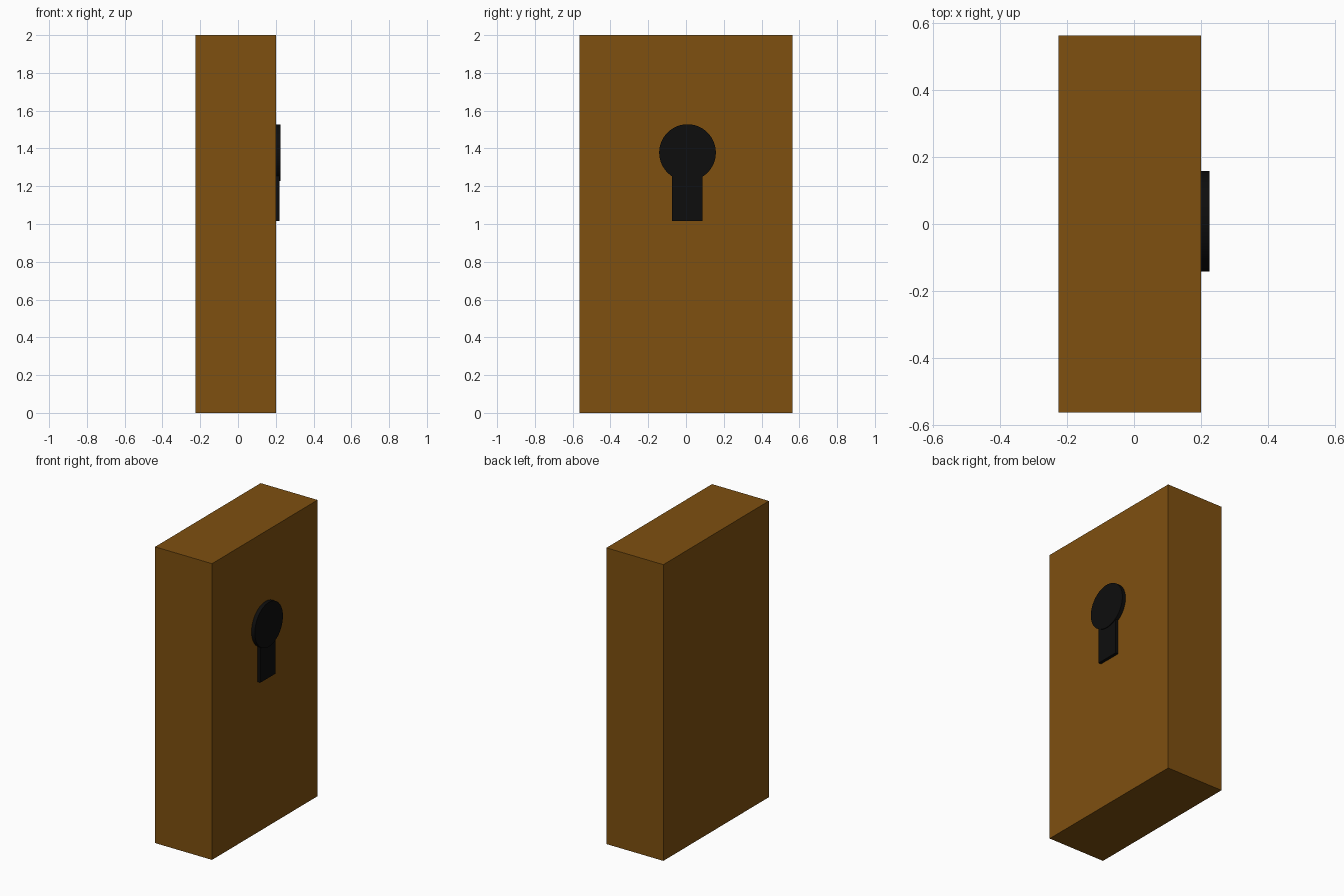
import bpy
import math

if "Cube" in bpy.data.objects:
    bpy.data.objects.remove(bpy.data.objects["Cube"])


def material(name, rgb):
    m = bpy.data.materials.new(name)
    m.diffuse_color = (*rgb, 1)
    m.use_nodes = True
    m.node_tree.nodes["Principled BSDF"].inputs["Base Color"].default_value = m.diffuse_color
    return m


def box(name, lo, hi, mat):
    centre = [(a + b) / 2 for a, b in zip(lo, hi)]
    bpy.ops.mesh.primitive_cube_add(size=1, location=centre)
    ob = bpy.context.object
    ob.name = name
    ob.scale = [b - a for a, b in zip(lo, hi)]
    bpy.ops.object.transform_apply(location=False, rotation=False, scale=True)
    ob.data.materials.append(mat)
    return ob


wood = material("brown_wood", (0.21, 0.08, 0.005))
black = material("black", (0.004, 0.004, 0.004))

# Door slab
box("door_slab", (-0.225, -0.563, 0), (0.2, 0.563, 2), wood)

# Keyhole slot, a touch thinner than the disc
box("keyhole_slot", (0.19, -0.075, 1.015), (0.22, 0.088, 1.35), black)

# Round top of the keyhole
bpy.ops.mesh.primitive_cylinder_add(
    vertices=64, radius=0.15, depth=0.035,
    location=(0.2075, 0.008, 1.378), rotation=(0, math.pi / 2, 0))
disc = bpy.context.object
disc.name = "keyhole_disc"
disc.data.materials.append(black)
bpy.ops.object.shade_smooth_by_angle()
